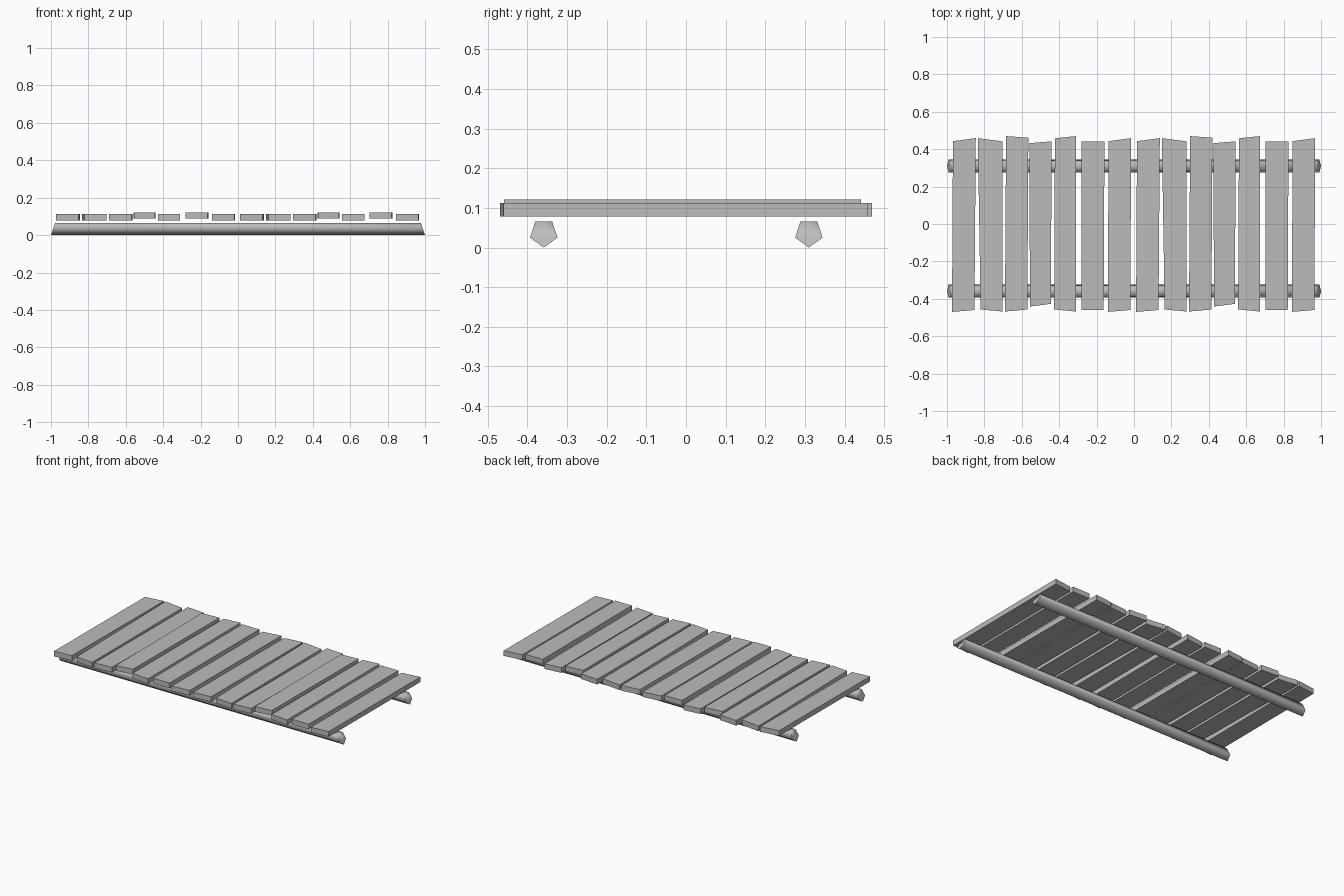
import bpy
import bmesh
import math

cube = bpy.data.objects.get("Cube")
if cube:
    bpy.data.objects.remove(cube, do_unlink=True)

GREY = (0.5, 0.5, 0.5, 1.0)
mat = bpy.data.materials.new("weathered grey wood")
mat.use_nodes = True
mat.diffuse_color = GREY
mat.node_tree.nodes["Principled BSDF"].inputs["Base Color"].default_value = GREY


def prism(name, bottom, top):
    """Closed solid between two matching outlines."""
    bm = bmesh.new()
    a = [bm.verts.new(p) for p in bottom]
    b = [bm.verts.new(p) for p in top]
    n = len(a)
    bm.faces.new(a[::-1])
    bm.faces.new(b)
    for i in range(n):
        j = (i + 1) % n
        bm.faces.new((a[i], a[j], b[j], b[i]))
    bmesh.ops.recalc_face_normals(bm, faces=bm.faces)
    mesh = bpy.data.meshes.new(name)
    bm.to_mesh(mesh)
    bm.free()
    mesh.materials.append(mat)
    obj = bpy.data.objects.new(name, mesh)
    bpy.context.collection.objects.link(obj)
    return obj


# Planks: left x, right x, back-left y, back-right y, front-left y, front-right y,
# sideways skew of left and right edges towards the back, height of underside
LOW, HIGH, THICK = 0.079, 0.088, 0.033
PLANKS = [
    (-0.973, -0.853, 0.443, 0.459, -0.47, -0.46, 0.005, 0.007, LOW),
    (-0.82, -0.704, 0.459, 0.442, -0.457, -0.468, -0.015, 0.0, LOW),
    (-0.69, -0.57, 0.47, 0.461, -0.468, -0.457, 0.006, 0.005, LOW),
    (-0.556, -0.445, 0.432, 0.442, -0.441, -0.427, -0.004, 0.005, HIGH),
    (-0.427, -0.309, 0.458, 0.47, -0.457, -0.468, 0.004, -0.002, LOW),
    (-0.28, -0.162, 0.442, 0.442, -0.459, -0.459, 0.0, 0.004, HIGH),
    (-0.14, -0.02, 0.443, 0.459, -0.47, -0.46, 0.004, 0.005, LOW),
]
for group in range(2):
    for i, (x0, x1, bl, br, fl, fr, s0, s1, z) in enumerate(PLANKS):
        dx = group * 0.984
        outline = [(x0 + dx, fl), (x1 + dx, fr),
                   (x1 + s1 + dx, br), (x0 + s0 + dx, bl)]
        prism(f"plank_{group * len(PLANKS) + i + 1}",
              [(x, y, z) for x, y in outline],
              [(x, y, z + THICK) for x, y in outline])

# Five-sided support logs with slanted ends, longest along the bottom
RADIUS, CENTRE_Z = 0.0363, 0.0363
for name, y in (("front_log", -0.359), ("back_log", 0.31)):
    ring = []
    for k in range(5):
        a = math.radians(-90 + 72 * k)
        ring.append((y + RADIUS * math.cos(a), CENTRE_Z + RADIUS * math.sin(a)))
    ends = [[(s * (1 - 0.34 * z), py, z) for py, z in ring] for s in (-1, 1)]
    log = prism(name, *ends)
    bpy.ops.object.select_all(action="DESELECT")
    log.select_set(True)
    bpy.context.view_layer.objects.active = log
    bpy.ops.object.shade_smooth_by_angle(angle=math.radians(75))
